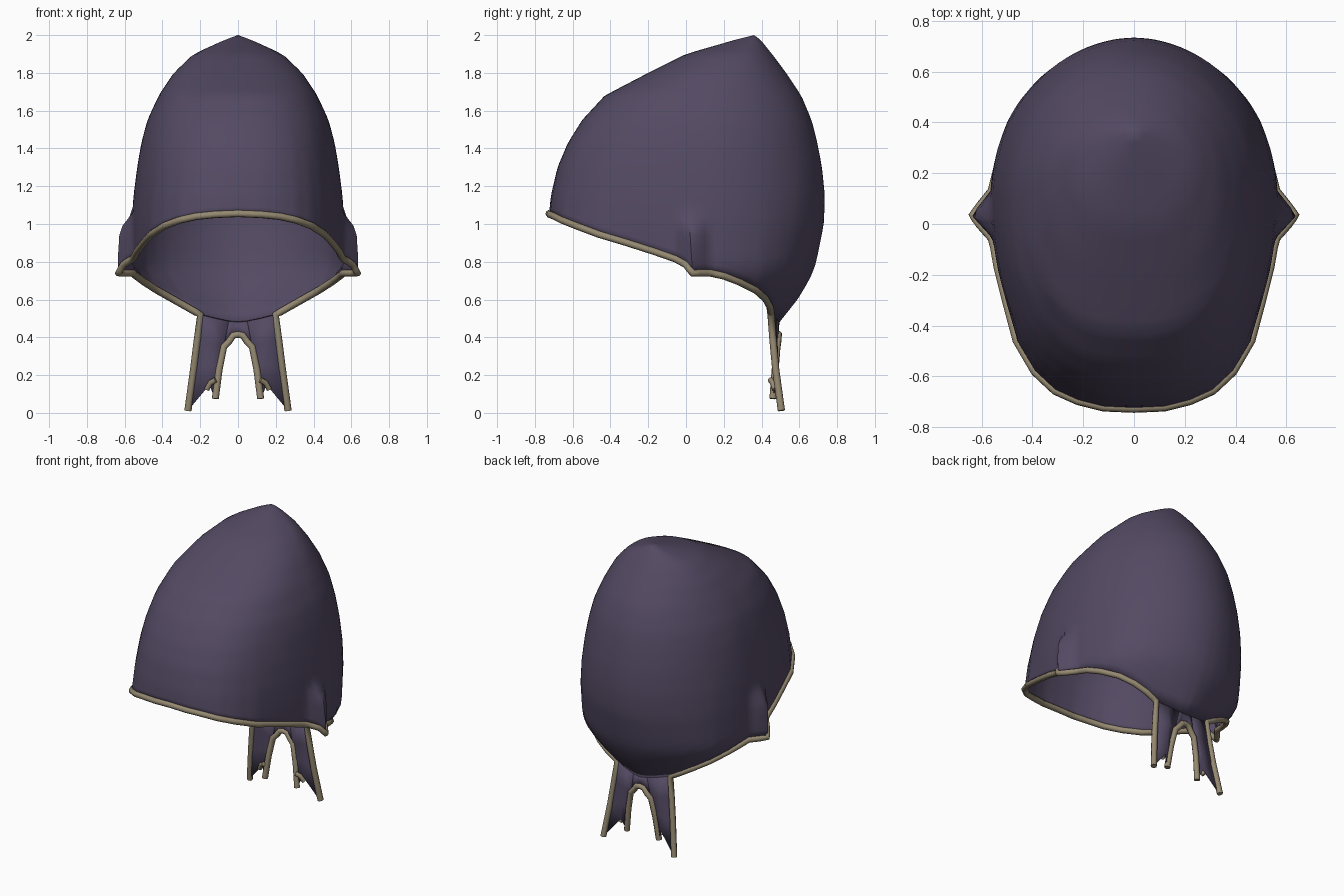
import bpy, bmesh, math
from mathutils import Vector

if "Cube" in bpy.data.objects:
    bpy.data.objects.remove(bpy.data.objects["Cube"])


def material(name, rgb):
    m = bpy.data.materials.new(name)
    m.diffuse_color = (*rgb, 1)
    m.use_nodes = True
    m.node_tree.nodes["Principled BSDF"].inputs["Base Color"].default_value = m.diffuse_color
    return m


CLOTH = material("dusky purple cloth", (0.088, 0.068, 0.125))
TRIM = material("tan trim", (0.30, 0.25, 0.165))

# Horizontal sections of the hood: z, front y, back y, half width, centre y
SECTIONS = [
    (2.00, 0.36, 0.36, 0.00, 0.36), (1.975, 0.26, 0.395, 0.07, 0.34),
    (1.90, 0.00, 0.455, 0.235, 0.25), (1.80, -0.20, 0.53, 0.34, 0.17),
    (1.68, -0.43, 0.61, 0.42, 0.11), (1.55, -0.55, 0.665, 0.48, 0.10),
    (1.43, -0.625, 0.695, 0.512, 0.10), (1.30, -0.68, 0.72, 0.535, 0.10),
    (1.15, -0.715, 0.735, 0.555, 0.10), (1.00, -0.73, 0.73, 0.567, 0.10),
    (0.80, -0.73, 0.69, 0.572, 0.10), (0.74, -0.73, 0.67, 0.565, 0.10),
    (0.69, -0.73, 0.645, 0.53, 0.10), (0.60, -0.73, 0.59, 0.45, 0.10),
    (0.48, -0.73, 0.495, 0.34, 0.10)]

# Lower edge of the hood, front centre to back centre on the +x side
RIM = [(0, -0.725, 1.055), (0.12, -0.72, 1.05), (0.22, -0.695, 1.04),
       (0.31, -0.655, 1.02), (0.39, -0.58, 0.99), (0.46, -0.46, 0.945),
       (0.50, -0.31, 0.90), (0.535, -0.17, 0.855), (0.555, -0.055, 0.815),
       (0.56, 0.0, 0.785), (0.558, 0.035, 0.74), (0.558, 0.13, 0.74),
       (0.54, 0.2, 0.725), (0.50, 0.28, 0.695), (0.43, 0.37, 0.65),
       (0.35, 0.42, 0.605), (0.27, 0.445, 0.56), (0.20, 0.45, 0.52),
       (0.12, 0.475, 0.50), (0.05, 0.49, 0.485), (0, 0.495, 0.48)]


def section(z):
    for hi, lo in zip(SECTIONS, SECTIONS[1:]):
        if z >= lo[0]:
            f = (hi[0] - z) / (hi[0] - lo[0])
            return [a + (b - a) * f for a, b in zip(hi[1:], lo[1:])]
    return SECTIONS[-1][1:]


def hood_point(a, z):
    front, back, w, cy = section(z)
    c, s = max(0.0, math.cos(a)), math.sin(a)
    if s < 0:                                  # fuller, squarer brow
        e = 2 / 2.35
        return Vector((w * c ** e, cy - (cy - front) * (-s) ** e, z))
    return Vector((w * c, cy + (back - cy) * s, z))


def ear_fold(p):
    """Pinched outward fold at each side."""
    side = max(0, 1 - abs(p.y - 0.035) / 0.095)
    ramp = min(1, max(0, (1.06 - p.z) / 0.09))
    return p + Vector((0.075 * side * ramp, 0, 0)) if p.x > 0.4 else p


def column_angle(p):
    d = (p.y - 0.1) / (0.64 if p.y > 0.1 else 0.83)
    return math.atan2(d, p.x / 0.57)


def subdivide(points, n):
    pts = [Vector(p) for p in points]
    out = [a.lerp(b, i / n) for a, b in zip(pts, pts[1:]) for i in range(n)]
    return out + [pts[-1]]


def finish(obj, mat):
    obj.data.materials.append(mat)
    bpy.ops.object.select_all(action='DESELECT')
    obj.select_set(True)
    bpy.context.view_layer.objects.active = obj
    bpy.ops.object.shade_smooth_by_angle(angle=math.radians(40))


def mirrored_sheet(name, grid, mat):
    """Sheet from columns of points (top to bottom), mirrored over x."""
    bm = bmesh.new()
    cols = [[bm.verts.new(p) for p in col] for col in grid]
    for a, b in zip(cols, cols[1:]):
        for r in range(len(a) - 1):
            bm.faces.new((a[r], a[r + 1], b[r + 1], b[r]))
    bmesh.ops.remove_doubles(bm, verts=bm.verts, dist=0.0005)
    me = bpy.data.meshes.new(name)
    bm.to_mesh(me)
    bm.free()
    obj = bpy.data.objects.new(name, me)
    bpy.context.collection.objects.link(obj)
    finish(obj, mat)
    mir = obj.modifiers.new("mirror", 'MIRROR')
    mir.use_clip = True
    sol = obj.modifiers.new("thickness", 'SOLIDIFY')
    sol.thickness, sol.offset = 0.008, -1
    return obj


def cord(name, points, radius=0.019):
    cu = bpy.data.curves.new(name, 'CURVE')
    cu.dimensions = '3D'
    cu.bevel_depth, cu.bevel_resolution, cu.use_fill_caps = radius, 2, True
    sp = cu.splines.new('POLY')
    sp.points.add(len(points) - 1)
    for q, p in zip(sp.points, points):
        q.co = (*p, 1)
    cu.materials.append(TRIM)
    obj = bpy.data.objects.new(name, cu)
    bpy.context.collection.objects.link(obj)


def flip(points):
    return [(-p[0], p[1], p[2]) for p in points]


# Hood shell: columns run from the peak down to the rim
ROWS = 32
hood, edge = [], []
for r in subdivide(RIM, 3):
    a = column_angle(r)
    shift = r - hood_point(a, r.z)
    col = []
    for i in range(ROWS + 1):
        t = i / ROWS
        z = 2 - (2 - r.z) * t ** 1.3
        col.append(ear_fold(hood_point(a, z) + shift * t ** 4))
    hood.append(col)
    edge.append(col[-1])
mirrored_sheet("hood", hood, CLOTH)

# Two tails hanging at the nape, with an arch between them
OUTER = [(0.20, 0.45, 0.52), (0.215, 0.46, 0.39), (0.235, 0.475, 0.23), (0.265, 0.505, 0.012)]
FOLD = [(0.12, 0.475, 0.50), (0.13, 0.485, 0.37), (0.14, 0.49, 0.26), (0.15, 0.485, 0.15)]
INNER = [(0.05, 0.49, 0.485), (0.075, 0.482, 0.35), (0.10, 0.472, 0.23), (0.12, 0.46, 0.075)]
mirrored_sheet("tails", [OUTER, FOLD, INNER], CLOTH)
mirrored_sheet("nape", [[INNER[0], INNER[1]], [(0.025, 0.493, 0.482), (0.045, 0.487, 0.40)],
                        [(0, 0.495, 0.48), (0, 0.49, 0.42)]], CLOTH)

# Cord along the rim and down the outer tail edges
side = [p for p, r in zip(edge, subdivide(RIM, 3)) if r.y < 0.449] + OUTER
cord("rim_trim", flip(side[:0:-1]) + side)

# Cord round the arch and down the inner tail edges
arch = [(0, 0.49, 0.415), (0.025, 0.489, 0.41), (0.05, 0.486, 0.375)] + INNER[1:]
cord("arch_trim", flip(arch[:0:-1]) + arch)

# Short folded cord ends on the tails
hook = [(0.118, 0.447, 0.175), (0.145, 0.458, 0.16), (0.165, 0.47, 0.125)]
cord("tail_hook_right", hook, 0.015)
cord("tail_hook_left", flip(hook), 0.015)
